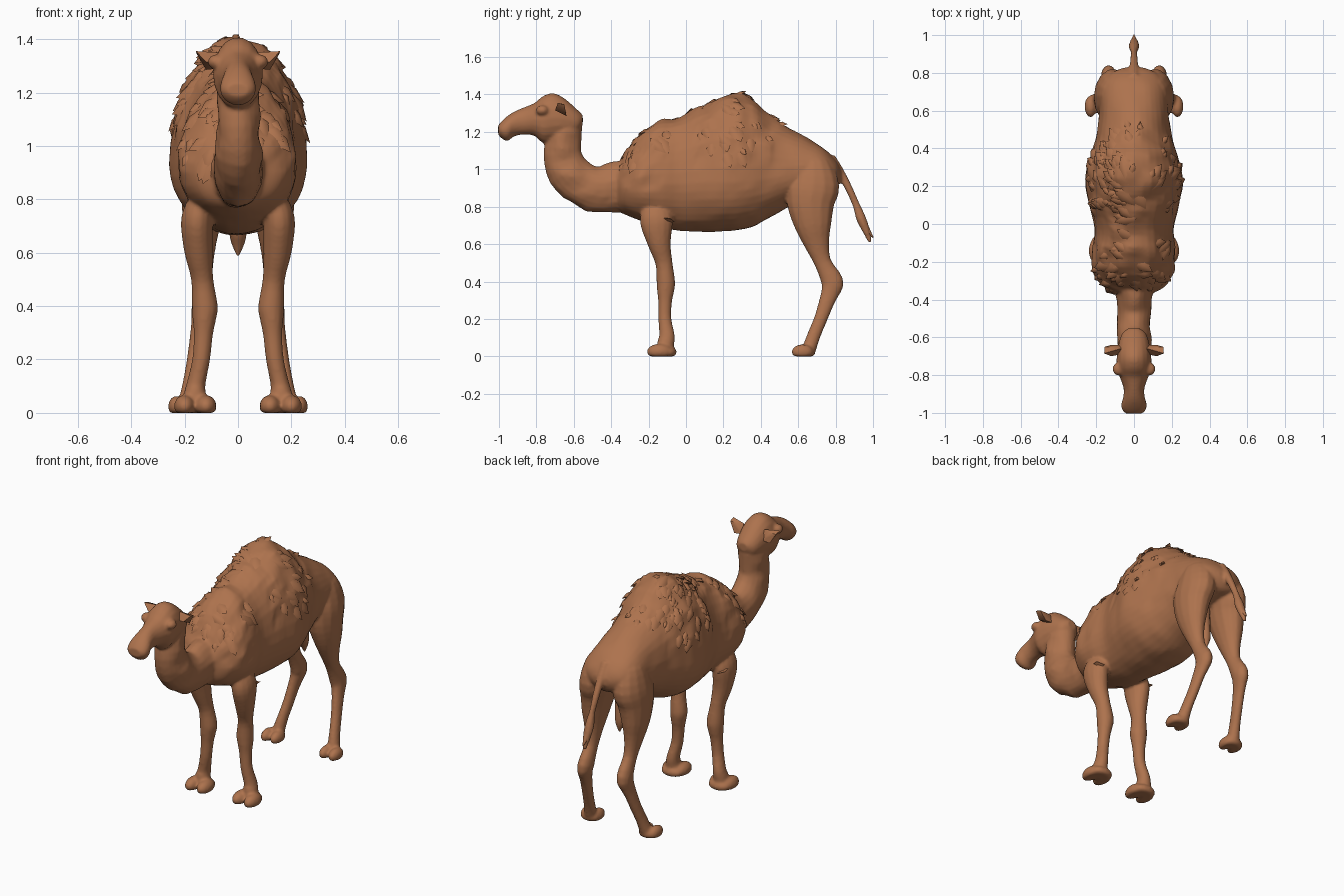
import bpy, bmesh, math, random
from mathutils import Vector, noise

if "Cube" in bpy.data.objects:
    bpy.data.objects.remove(bpy.data.objects["Cube"])

random.seed(4)
coat = bpy.data.materials.new("brown coat")
coat.diffuse_color = (0.42, 0.17, 0.075, 1)
coat.use_nodes = True
coat.node_tree.nodes["Principled BSDF"].inputs["Base Color"].default_value = coat.diffuse_color


def smooth(ob, angle=50):
    bpy.ops.object.select_all(action='DESELECT')
    ob.select_set(True)
    bpy.context.view_layer.objects.active = ob
    bpy.ops.object.shade_smooth_by_angle(angle=math.radians(angle))


def finish(name, bm, angle=50):
    bmesh.ops.recalc_face_normals(bm, faces=bm.faces)
    me = bpy.data.meshes.new(name)
    bm.to_mesh(me)
    bm.free()
    me.materials.append(coat)
    ob = bpy.data.objects.new(name, me)
    bpy.context.collection.objects.link(ob)
    smooth(ob, angle)
    return ob


def spline(pts, steps):
    """Catmull-Rom through rows of numbers."""
    out = []
    for i in range(len(pts) - 1):
        p = [pts[max(0, min(len(pts) - 1, i + k))] for k in (-1, 0, 1, 2)]
        for s in range(steps):
            t = s / steps
            out.append([0.5 * (2 * b + (c - a) * t + (2 * a - 5 * b + 4 * c - d) * t * t
                               + (3 * b - a - 3 * c + d) * t ** 3) for a, b, c, d in zip(*p)])
    return out + [list(pts[-1])]


def loft(name, rows, n=16, steps=3, axis=None, rough=None):
    """Rows are x, y, z, half width, size on one side, size on the other."""
    rows = spline([tuple(r) if len(r) == 6 else tuple(r) + (r[4],) for r in rows], steps)
    bm, rings = bmesh.new(), []
    for i, r in enumerate(rows):
        a, b = rows[max(0, i - 1)], rows[min(len(rows) - 1, i + 1)]
        t = Vector((0, b[1] - a[1], b[2] - a[2])).normalized()
        up = Vector(axis) if axis else Vector((1, 0, 0)).cross(t)
        ring = []
        for k in range(n):
            u = 2 * math.pi * k / n
            c, s = math.cos(u), math.sin(u)
            co = Vector(r[:3]) + Vector((c * r[3], 0, 0)) + up * s * (r[4] if s > 0 else r[5])
            if rough:
                co += rough(co) * Vector((c, 0, s))
            ring.append(bm.verts.new(co))
        rings.append(ring)
    for p, q in zip(rings, rings[1:]):
        for k in range(n):
            bm.faces.new((p[k], p[(k + 1) % n], q[(k + 1) % n], q[k]))
    bm.faces.new(rings[0])
    bm.faces.new(rings[-1])
    return finish(name, bm)


def blob(name, loc, size, floor=False):
    bm = bmesh.new()
    bmesh.ops.create_uvsphere(bm, u_segments=16, v_segments=10, radius=1)
    for v in bm.verts:
        v.co = Vector([a * b + c for a, b, c in zip(v.co, size, loc)])
        if floor:
            v.co.z = max(v.co.z, 0)
    return finish(name, bm)


def woolly(p):
    """Shaggy wool on the hump, the shoulders and along the ridge."""
    return -.37 < p.y < .56 and (p.z > 1.22 or (p.y < -.1 and p.z > .9)
                                 or (.05 < p.y < .45 and p.z > 1.06))


def wool_noise(p):
    return noise.noise(p * 12) * (.02 if woolly(p) else .005)


# Torso with hump: y, top, widest height, bottom, half width
torso_rows = [(-.37, 1.0, .90, .785, .09), (-.33, 1.075, .90, .76, .165), (-.25, 1.185, .91, .728, .212),
              (-.15, 1.252, .92, .695, .223), (-.03, 1.28, .92, .672, .208), (.1, 1.35, .93, .665, .238),
              (.2, 1.39, .93, .668, .257), (.28, 1.405, .93, .675, .253), (.36, 1.36, .94, .695, .232),
              (.45, 1.287, .95, .742, .205), (.55, 1.22, .97, .80, .188), (.65, 1.168, .99, .85, .178),
              (.74, 1.11, .99, .88, .165), (.8, 1.05, .98, .90, .12), (.828, 1.0, .97, .94, .05)]
parts = [loft("torso", [(0, y, m, w, t - m, m - b) for y, t, m, b, w in torso_rows],
              n=36, steps=4, axis=(0, 0, 1), rough=wool_noise)]

# Neck
parts.append(loft("neck", [
    (0, -.27, .92, .115, .15), (0, -.37, .902, .097, .135), (0, -.47, .892, .088, .124),
    (0, -.56, .922, .088, .116), (0, -.63, .985, .087, .113), (0, -.66, 1.08, .079, .102),
    (0, -.652, 1.17, .077, .094), (0, -.645, 1.25, .077, .088), (0, -.65, 1.31, .06, .06)],
    n=20, rough=lambda p: noise.noise(p * 14) * .012))

# Head: y, top, bottom, half width
head_rows = [(-.552, 1.29, 1.24, .03), (-.582, 1.32, 1.19, .065), (-.65, 1.38, 1.16, .085),
             (-.71, 1.408, 1.145, .092), (-.765, 1.392, 1.14, .092), (-.81, 1.355, 1.178, .076),
             (-.87, 1.33, 1.185, .055), (-.92, 1.308, 1.175, .058), (-.955, 1.285, 1.15, .068),
             (-.985, 1.258, 1.165, .062), (-1.004, 1.235, 1.185, .042)]
parts.append(loft("head", [(0, y, (t + b) / 2, w, (t - b) / 2) for y, t, b, w in head_rows],
                  n=18, axis=(0, 0, 1)))

# Tail, with a belly tuft between the hind legs
parts.append(loft("tail", [
    (0, .77, 1.06, .03, .03), (0, .815, 1.0, .026, .024), (0, .865, .91, .021, .021),
    (0, .91, .81, .017, .021), (0, .935, .74, .027, .027), (0, .96, .68, .024, .022),
    (0, .985, .61, .01, .01)], n=10))
loft("belly_tuft", [(0, .6, .86, .05, .05), (0, .625, .7, .035, .04), (0, .64, .64, .026, .025),
                    (0, .645, .59, .004, .004)], n=10)
loft("tail_tip", [(0, .95, .72, .015, .015), (0, .975, .67, .014, .012), (0, 1.0, .635, .003, .003)], n=8)

for s, side in ((1, "left"), (-1, "right")):
    # Brows and ears
    parts.append(blob(side + "_brow", (s * .08, -.768, 1.315), (.034, .035, .028)))
    bm = bmesh.new()
    ear = [bm.verts.new((s * x, y, z)) for x, y, z in
           ((.07, -.64, 1.29), (.12, -.64, 1.285), (.155, -.65, 1.345), (.158, -.685, 1.355),
            (.115, -.65, 1.345), (.07, -.66, 1.35), (.12, -.7, 1.315), (.07, -.69, 1.31))]
    bmesh.ops.convex_hull(bm, input=ear)
    finish(side + "_ear", bm)

    # Front leg with knobby knee, and two-toed foot
    parts.append(loft(side + "_front_leg", [
        (s * .12, -.15, .85, .03, .05), (s * .143, -.157, .78, .055, .08),
        (s * .154, -.157, .71, .06, .088), (s * .148, -.142, .6, .053, .062),
        (s * .134, -.118, .5, .042, .046), (s * .124, -.108, .4, .049, .05),
        (s * .126, -.109, .35, .044, .046), (s * .13, -.112, .29, .036, .037),
        (s * .138, -.113, .2, .034, .035), (s * .157, -.102, .11, .036, .042),
        (s * .162, -.108, .07, .042, .046), (s * .162, -.11, .02, .045, .045)], n=14))
    parts.append(blob(side + "_front_heel", (s * .16, -.095, .022), (.068, .045, .034), True))
    for dx in (-.04, .04):
        parts.append(blob(side + "_front_toe", (s * (.16 + dx), -.142, .025), (.04, .068, .042), True))

    # Hind leg with pointed hock, and foot
    parts.append(loft(side + "_hind_leg", [
        (s * .08, .68, 1.09, .03, .04), (s * .095, .68, 1.04, .075, .095),
        (s * .112, .68, .92, .095, .142), (s * .125, .667, .82, .088, .13),
        (s * .135, .68, .7, .069, .1), (s * .135, .7, .6, .048, .068),
        (s * .132, .732, .5, .036, .046), (s * .133, .782, .4, .041, .06),
        (s * .14, .772, .345, .035, .05), (s * .15, .752, .29, .03, .042),
        (s * .163, .72, .2, .029, .036), (s * .178, .683, .11, .03, .036),
        (s * .19, .655, .03, .038, .038)], n=14))
    parts.append(blob(side + "_hind_heel", (s * .195, .65, .022), (.055, .042, .032), True))
    for dx in (-.032, .032):
        parts.append(blob(side + "_hind_toe", (s * (.198 + dx), .622, .024), (.032, .058, .04), True))

    # Ragged elbow tuft
    bm = bmesh.new()
    bmesh.ops.convex_hull(bm, input=[bm.verts.new((s * x, y, z)) for x, y, z in
                          ((.16, -.2, .76), (.2, -.15, .74), (.21, -.08, .735), (.17, -.06, .72), (.17, -.13, .7))])
    finish(side + "_elbow_tuft", bm)

# Fuse torso, neck, head, legs, feet and tail into one seamless skin
bpy.ops.object.select_all(action='DESELECT')
for ob in parts:
    ob.select_set(True)
body = parts[0]
bpy.context.view_layer.objects.active = body
bpy.ops.object.join()
body.name = "body"
mod = body.modifiers.new("fuse", 'REMESH')
mod.mode, mod.voxel_size = 'VOXEL', .0085
mod = body.modifiers.new("soften", 'SMOOTH')
mod.factor, mod.iterations = .5, 4
for name in ("fuse", "soften"):
    bpy.ops.object.modifier_apply(modifier=name)
body.data.materials.clear()
body.data.materials.append(coat)
smooth(body, 60)

# Shaggy wool locks: pointed wedges lying along the coat in patches
bm = bmesh.new()
spots = [p for p in body.data.polygons if woolly(p.center) and noise.noise(p.center * 6) > -.15]
for p in random.sample(spots, 120):
    n = p.normal.copy()
    down = Vector((random.uniform(-.3, .3), random.uniform(.0, .9), -.8))
    down = (down - n * down.dot(n)).normalized()
    across = n.cross(down)
    size = random.uniform(.03, .065)
    base = p.center - n * .018
    pts = [base - down * size * 1.2, base + across * size * .8, base - across * size * .8,
           base + n * .028 + across * size * .3, base + n * .026 - across * size * .35,
           base + down * size + n * random.uniform(.02, .036)]
    vs = [bm.verts.new(q) for q in pts]
    for f in ((0, 1, 3), (0, 3, 4), (0, 4, 2), (1, 5, 3), (3, 5, 4), (4, 5, 2), (0, 2, 1), (1, 2, 5)):
        bm.faces.new([vs[i] for i in f])
finish("wool_locks", bm, 70)
